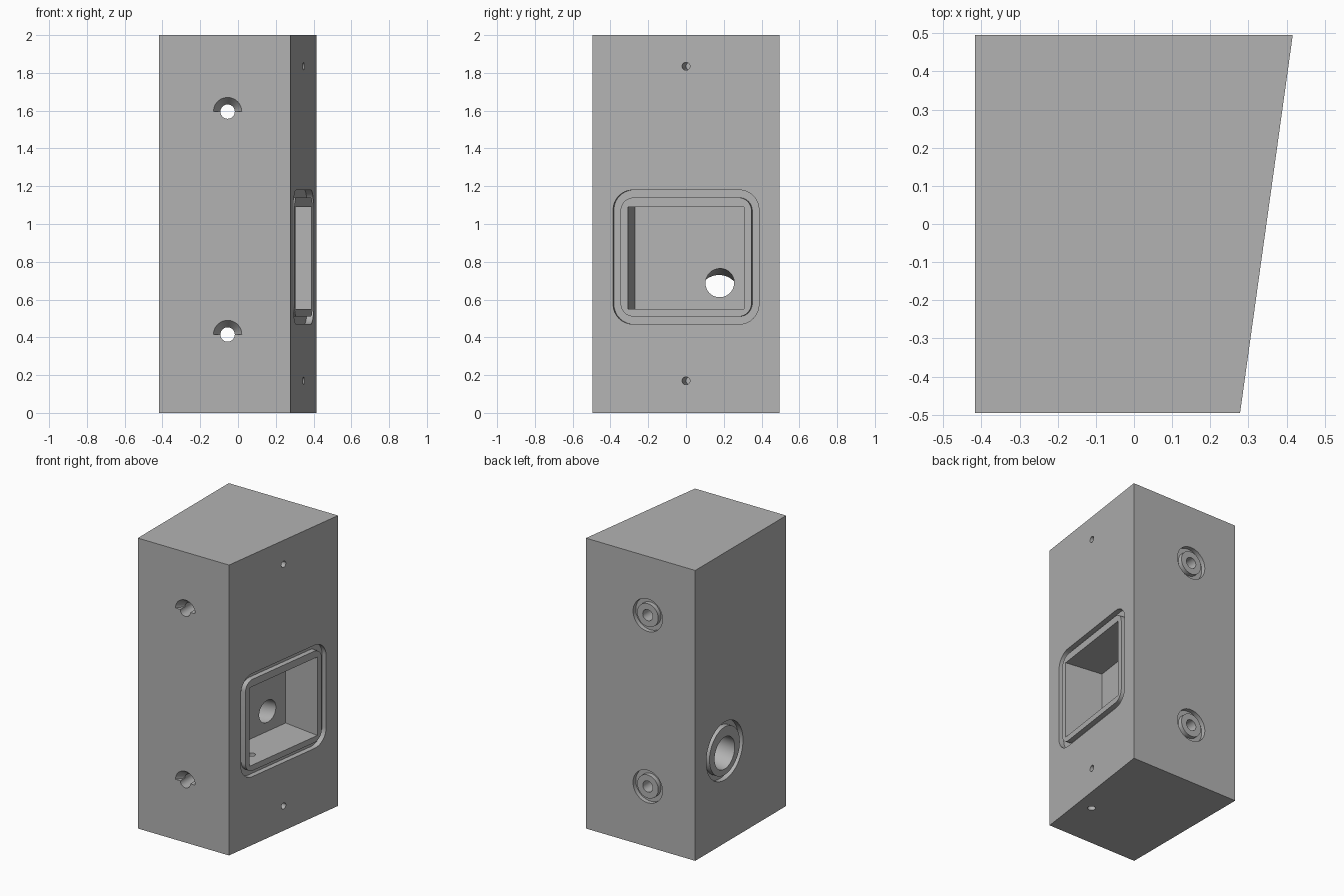
import bpy
import bmesh
from math import cos, sin, pi, radians
from mathutils import Vector

cube = bpy.data.objects.get("Cube")
if cube:
    bpy.data.objects.remove(cube, do_unlink=True)

gray = bpy.data.materials.new("plain_gray")
gray.use_nodes = True
color = (0.45, 0.45, 0.45, 1)
gray.diffuse_color = color
gray.node_tree.nodes["Principled BSDF"].inputs["Base Color"].default_value = color


def loft(name, loops, wrap=False):
    """Solid skinned through equal-length loops; wrap makes a ring."""
    bm = bmesh.new()
    rows = [[bm.verts.new(p) for p in loop] for loop in loops]
    n = len(rows[0])
    pairs = list(zip(rows, rows[1:]))
    if wrap:
        pairs.append((rows[-1], rows[0]))
    else:
        bm.faces.new(rows[0])
        bm.faces.new(rows[-1])
    for a, b in pairs:
        for i in range(n):
            j = (i + 1) % n
            bm.faces.new((a[i], a[j], b[j], b[i]))
    bmesh.ops.recalc_face_normals(bm, faces=bm.faces)
    mesh = bpy.data.meshes.new(name)
    bm.to_mesh(mesh)
    bm.free()
    mesh.materials.append(gray)
    obj = bpy.data.objects.new(name, mesh)
    bpy.context.collection.objects.link(obj)
    return obj


def frame(origin, u, v):
    """Maps (across, up, outward) on a face into space."""
    o, u, v = Vector(origin), Vector(u).normalized(), Vector(v).normalized()
    w = u.cross(v)
    return lambda p, h: [o + u * a + v * b + w * h for a, b in p]


def circle(a, b, r, n=48, turn=2 * pi):
    steps = n if turn > 6 else n + 1
    return [(a + r * cos(turn * i / n), b + r * sin(turn * i / n)) for i in range(steps)]


def rounded(a, b, hw, hh, r, n=8):
    pts = []
    for k, (sx, sy) in enumerate([(1, 1), (-1, 1), (-1, -1), (1, -1)]):
        for i in range(n + 1):
            t = (k + i / n) * pi / 2
            pts.append((a + sx * (hw - r) + r * cos(t), b + sy * (hh - r) + r * sin(t)))
    return pts


UP = (0, 0, 1)
front = frame((0, -0.495, 0), (1, 0, 0), UP)
back = frame((0, 0.495, 0), (-1, 0, 0), UP)
side = frame((-0.417, 0, 0), (0, -1, 0), UP)
slant = frame((0.347, 0, 0), (0.138, 0.99, 0), UP)
floor = frame((0, 0, 0), (1, 0, 0), (0, 1, 0))
OUT = 0.02
cutters = []


def hole(face, outline, depth, name):
    cutters.append(loft(name, [face(outline, OUT), face(outline, -depth)]))


def groove(face, outer, inner, depth, name):
    loops = [face(outer, OUT), face(outer, -depth), face(inner, -depth), face(inner, OUT)]
    cutters.append(loft(name, loops, wrap=True))


# Wedge-sided block
plan = [(-0.417, -0.495), (0.278, -0.495), (0.416, 0.495), (-0.417, 0.495)]
body = loft("housing_block", [floor(plan, 0), floor(plan, 2)])

# Rectangular pocket with a rounded seal groove
pocket = [(-0.31, 0.55), (0.31, 0.55), (0.31, 1.09), (-0.31, 1.09)]
hole(slant, pocket, 0.27, "pocket")
groove(slant, rounded(0, 0.825, 0.39, 0.355, 0.105),
       rounded(0, 0.825, 0.35, 0.315, 0.07), 0.035, "pocket_groove")

# Cover screw holes
for z in (0.17, 1.835):
    hole(slant, circle(0, z, 0.021, 24), 0.15, "screw_hole")

# Bolt holes: half countersink in front, seal groove behind
for z in (0.415, 1.595):
    hole(front, circle(-0.055, z, 0.038), 1.02, "bolt_hole")
    cutters.append(loft("half_countersink", [
        front(circle(-0.055, z, 0.09, 24, pi), OUT),
        front(circle(-0.055, z, 0.075, 24, pi), 0),
        front(circle(-0.055, z, 0.038, 24, pi), -0.05)]))
    groove(back, circle(0.055, z, 0.112), circle(0.055, z, 0.08), 0.03, "bolt_groove")

# Sloping cable port with its seal groove
cutters.append(loft("cable_port", [
    side(circle(-0.175, 0.62, 0.11), OUT),
    side(circle(-0.175, 0.62, 0.11), -0.02),
    side(circle(-0.18, 0.69, 0.075), -0.53),
    side(circle(-0.18, 0.69, 0.075), -0.6)]))
groove(side, circle(-0.175, 0.635, 0.2), circle(-0.175, 0.635, 0.165), 0.035, "port_groove")

# Drain from the pocket to the underside
drain = circle(0.215, -0.16, 0.025, 24)
cutters.append(loft("drain", [floor(drain, -OUT), floor(drain, 0.6)]))

# Cut everything out of the block
bpy.context.view_layer.objects.active = body
for cutter in cutters:
    mod = body.modifiers.new("cut", 'BOOLEAN')
    mod.operation = 'DIFFERENCE'
    mod.solver = 'EXACT'
    mod.object = cutter
    bpy.ops.object.modifier_apply(modifier=mod.name)
    bpy.data.objects.remove(cutter, do_unlink=True)

bpy.ops.object.select_all(action='DESELECT')
body.select_set(True)
bpy.ops.object.shade_smooth_by_angle(angle=radians(30))
